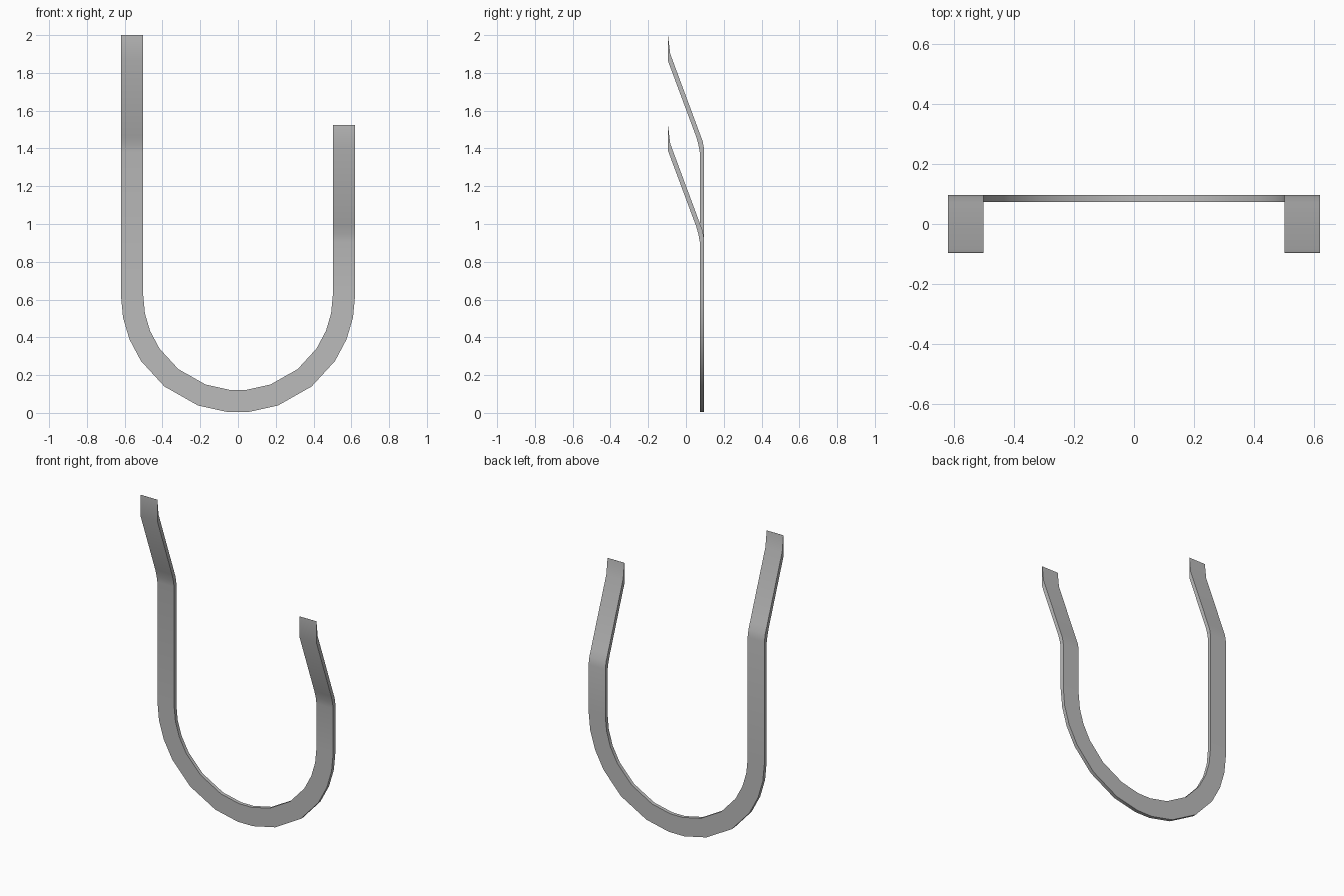
import bpy
import bmesh
from math import sin, cos, radians

if "Cube" in bpy.data.objects:
    bpy.data.objects.remove(bpy.data.objects["Cube"])

OUTER, INNER = 0.62, 0.502      # strap edges, measured from the middle
FRONT, BACK = 0.073, 0.096      # strap thickness in y

# Bent arm, from tip to elbow: front y, front z, back y, back z
ARM = [(-0.096, 2.0, -0.095, 2.0),
       (-0.096, 1.865, -0.083, 1.90),
       (0.053, 1.465, 0.071, 1.485),
       (0.066, 1.42, 0.088, 1.44),
       (FRONT, 1.38, BACK, 1.395)]
ARC = [0, 11, 22, 34, 51, 70, 85]


def arm_sections(side, drop):
    """Four-cornered sections from the tip down to the elbow."""
    return [[(side * OUTER, yf, zf - drop), (side * INNER, yf, zf - drop),
             (side * INNER, yb, zb - drop), (side * OUTER, yb, zb - drop)]
            for yf, zf, yb, zb in ARM]


def arc_sections(side):
    """Sections from the end of the straight to the bottom of the loop."""
    rows = []
    for a in map(radians, ARC):
        rows.append([(side * r * cos(a), y, OUTER * 1.003 - r * sin(a))
                     for r, y in ((OUTER, FRONT), (INNER, FRONT),
                                  (INNER, BACK), (OUTER, BACK))])
    return rows


# One strap swept from the tall tip, round the loop, to the short tip
sections = arm_sections(-1, 0) + arc_sections(-1)
sections += (arm_sections(1, 0.475) + arc_sections(1))[::-1]

bm = bmesh.new()
rings = [[bm.verts.new(p) for p in row] for row in sections]
for a, b in zip(rings, rings[1:]):
    for i in range(4):
        j = (i + 1) % 4
        bm.faces.new((a[i], a[j], b[j], b[i]))
bm.faces.new(rings[0])
bm.faces.new(rings[-1][::-1])
bmesh.ops.recalc_face_normals(bm, faces=bm.faces)
mesh = bpy.data.meshes.new("curved_strap")
bm.to_mesh(mesh)
bm.free()

strap = bpy.data.objects.new("curved_strap", mesh)
bpy.context.collection.objects.link(strap)

# Plain grey metal
grey = bpy.data.materials.new("grey_metal")
grey.use_nodes = True
colour = (0.5, 0.5, 0.5, 1)
grey.diffuse_color = colour
grey.node_tree.nodes["Principled BSDF"].inputs["Base Color"].default_value = colour
mesh.materials.append(grey)

# Smooth along the bends, crisp along the strap edges
bpy.ops.object.select_all(action="DESELECT")
strap.select_set(True)
bpy.context.view_layer.objects.active = strap
bpy.ops.object.shade_smooth_by_angle(angle=radians(30))
